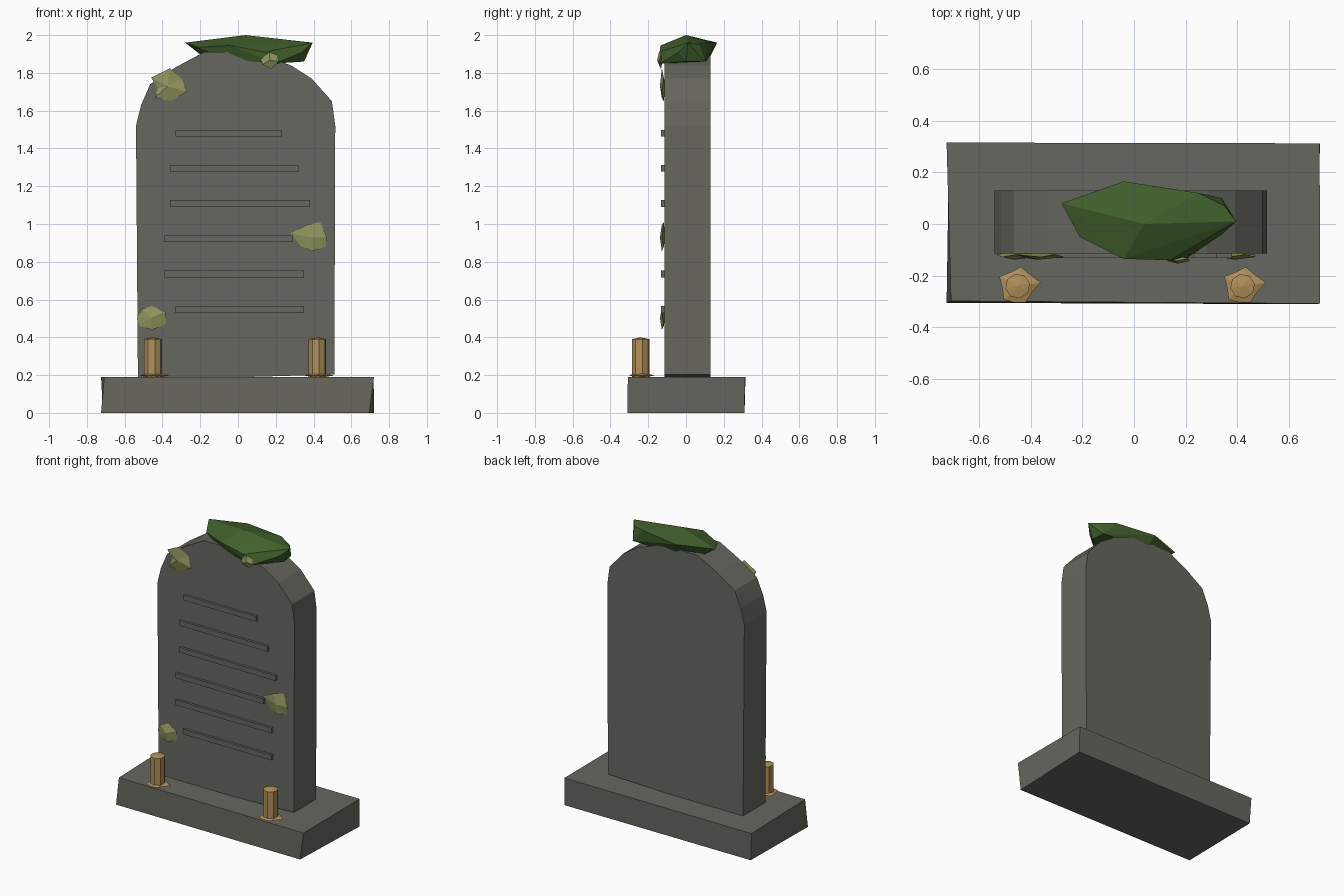
import bpy, bmesh, math
from mathutils import Vector

if "Cube" in bpy.data.objects:
    bpy.data.objects.remove(bpy.data.objects["Cube"])


def material(name, rgb):
    m = bpy.data.materials.new(name)
    m.diffuse_color = (*rgb, 1)
    m.use_nodes = True
    m.node_tree.nodes["Principled BSDF"].inputs["Base Color"].default_value = m.diffuse_color
    return m


STONE = material("grey_stone", (0.135, 0.135, 0.115))
MOSS = material("green_moss", (0.052, 0.117, 0.025))
LICHEN = material("pale_lichen", (0.28, 0.30, 0.11))
WAX = material("tan_wax", (0.44, 0.28, 0.105))


def finish(bm, name, mat):
    bmesh.ops.recalc_face_normals(bm, faces=bm.faces)
    me = bpy.data.meshes.new(name)
    bm.to_mesh(me)
    bm.free()
    me.materials.append(mat)
    ob = bpy.data.objects.new(name, me)
    bpy.context.collection.objects.link(ob)
    return ob


def loft(bm, rings):
    """Skin rings of equal length; a single-point ring closes as a fan."""
    rings = [[bm.verts.new(p) for p in r] for r in rings]
    for a, b in zip(rings, rings[1:]):
        n = max(len(a), len(b))
        for i in range(n):
            j = (i + 1) % n
            if len(a) == 1:
                bm.faces.new((a[0], b[i], b[j]))
            elif len(b) == 1:
                bm.faces.new((a[i], a[j], b[0]))
            else:
                bm.faces.new((a[i], a[j], b[j], b[i]))
    for r in (rings[0], rings[-1]):
        if len(r) > 1:
            bm.faces.new(r)


# Plinth: block with slightly worn corners
bm = bmesh.new()
loft(bm, [
    [(-0.725, -0.305, 0), (0.695, -0.31, 0), (0.72, 0.31, 0), (-0.715, 0.31, 0)],
    [(-0.708, -0.298, 0.19), (0.72, -0.308, 0.19), (0.718, 0.312, 0.19), (-0.725, 0.315, 0.19)],
])
finish(bm, "plinth", STONE)

# Arched slab: front outline extruded through the thickness
outline = [(-0.53, 0.19), (0.04, 0.19), (0.51, 0.203), (0.515, 1.52), (0.497, 1.65),
           (0.39, 1.77), (0.28, 1.84), (0.13, 1.895), (0.0, 1.91), (-0.18, 1.91),
           (-0.33, 1.83), (-0.465, 1.74), (-0.513, 1.63), (-0.54, 1.52)]
bm = bmesh.new()
loft(bm, [[(x, y, z) for x, z in outline] for y in (-0.115, 0.13)])
finish(bm, "headstone_slab", STONE)

# Raised plain bars across the front
bars = [(-0.33, 0.23, 1.48), (-0.36, 0.32, 1.295), (-0.36, 0.38, 1.108),
        (-0.39, 0.29, 0.922), (-0.39, 0.35, 0.735), (-0.33, 0.35, 0.547)]
for i, (x0, x1, z) in enumerate(bars):
    bm = bmesh.new()
    h = 0.018
    loft(bm, [[(x0, y, z - h), (x1, y, z - h), (x1, y, z + h), (x0, y, z + h)]
              for y in (-0.132, -0.11)])
    finish(bm, f"raised_bar_{i + 1}", STONE)

# Moss clump: faceted hull draped over the arch
moss = [(0.04, 0.0, 2.0), (-0.28, 0.08, 1.96), (-0.04, 0.165, 1.96), (0.25, 0.12, 1.965),
        (0.35, 0.07, 1.95), (0.395, 0.01, 1.96), (0.34, -0.04, 1.91), (0.14, -0.14, 1.91),
        (-0.04, -0.135, 1.945), (-0.21, -0.05, 1.935), (-0.18, 0.08, 1.89),
        (0.0, 0.12, 1.87), (0.34, 0.10, 1.86), (0.35, 0.0, 1.86),
        (0.2, -0.135, 1.85), (-0.05, -0.10, 1.87), (-0.19, 0.0, 1.89)]
bm = bmesh.new()
for p in moss:
    bm.verts.new(p)
bmesh.ops.convex_hull(bm, input=bm.verts[:])
bmesh.ops.delete(bm, geom=[v for v in bm.verts if not v.link_faces], context='VERTS')
finish(bm, "moss_clump", MOSS)

# Lichen patches: shallow irregular domes on the front face
patches = [
    (0.0, [(-0.46, 1.775), (-0.36, 1.825), (-0.30, 1.77), (-0.268, 1.70),
           (-0.36, 1.65), (-0.44, 1.668), (-0.425, 1.72)]),
    (0.0, [(0.28, 0.95), (0.36, 0.995), (0.435, 1.01), (0.47, 0.93),
           (0.465, 0.88), (0.39, 0.855), (0.33, 0.885)]),
    (0.0, [(-0.535, 0.50), (-0.51, 0.55), (-0.455, 0.565), (-0.385, 0.535),
           (-0.38, 0.47), (-0.455, 0.44), (-0.52, 0.46)]),
    (-0.015, [(0.12, 1.87), (0.165, 1.91), (0.21, 1.895), (0.215, 1.86),
              (0.175, 1.82), (0.13, 1.845)]),
]
for i, (dy, pts) in enumerate(patches):
    n = len(pts)
    cx, cz = sum(p[0] for p in pts) / n, sum(p[1] for p in pts) / n
    bm = bmesh.new()
    loft(bm, [[(cx, -0.138 + dy, cz)],
              [(x, -0.123 + dy + 0.005 * (-1) ** k, z) for k, (x, z) in enumerate(pts)],
              [(cx, -0.108 + dy, cz)]])
    finish(bm, f"lichen_patch_{i + 1}", LICHEN)


# Candles: faceted stub with domed top standing in a ragged wax pool
def ring(cx, radii, z, turn=0.0):
    n = len(radii)
    return [(cx + r * math.cos(turn + math.tau * k / n),
             -0.24 + r * math.sin(turn + math.tau * k / n), z) for k, r in enumerate(radii)]


pool = [0.09, 0.065, 0.075, 0.06, 0.08, 0.06, 0.075, 0.065, 0.07, 0.06]
for side, cx in (("left", -0.45), ("right", 0.42)):
    bm = bmesh.new()
    loft(bm, [ring(cx, [0.048] * 8, 0.19, 0.2), ring(cx, [0.048] * 8, 0.39, 0.2),
              [(cx, -0.24, 0.4)]])
    finish(bm, f"candle_{side}", WAX)
    bm = bmesh.new()
    loft(bm, [[(cx, -0.24, 0.185)], ring(cx, pool, 0.198, 0.15), [(cx, -0.24, 0.22)]])
    finish(bm, f"wax_pool_{side}", WAX)
